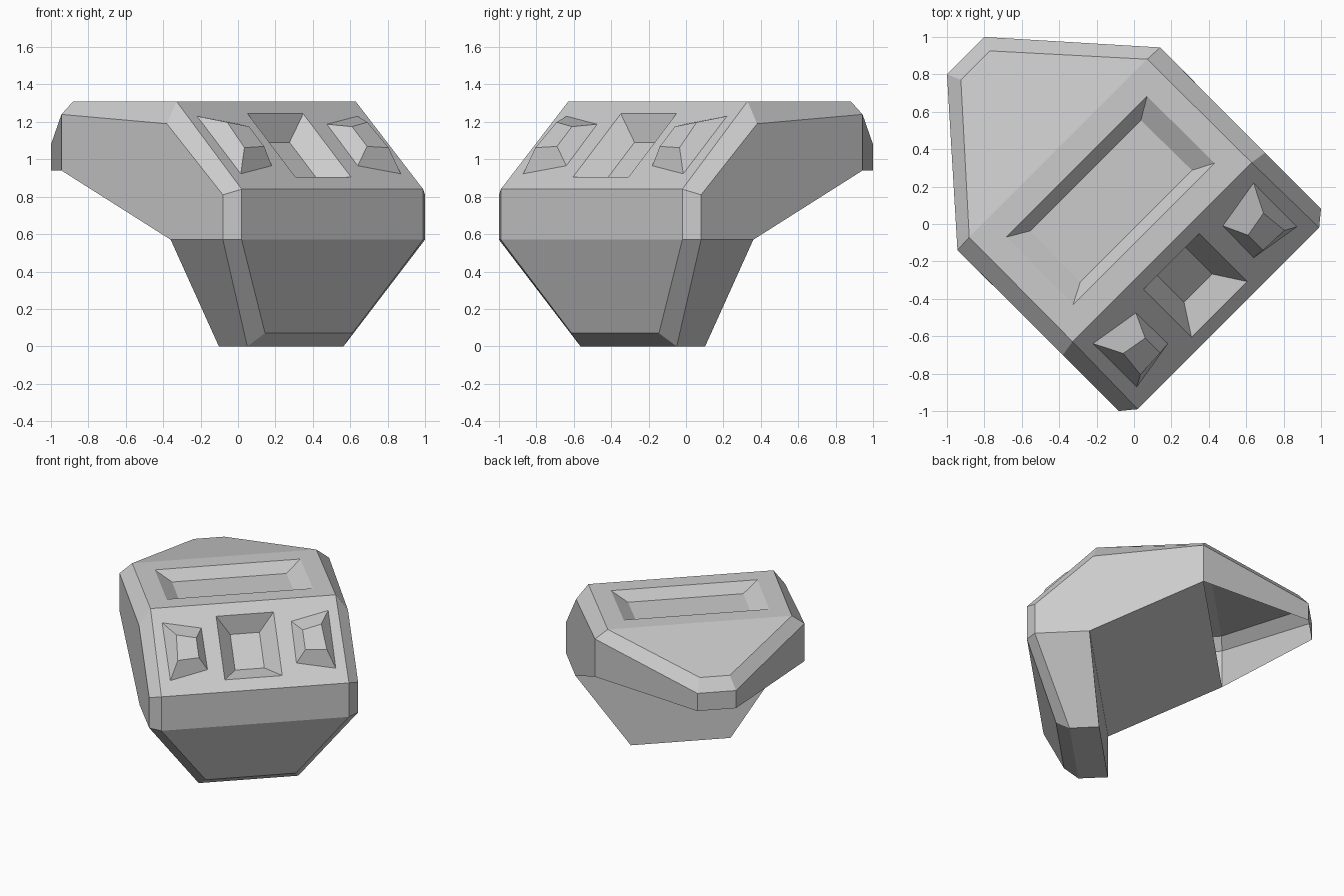
import bpy, bmesh
from math import pi
from mathutils import Matrix, Vector

if "Cube" in bpy.data.objects:
    bpy.data.objects.remove(bpy.data.objects["Cube"], do_unlink=True)

grey = bpy.data.materials.new("plain grey")
grey.use_nodes = True
colour = (0.6, 0.6, 0.6, 1)
grey.diffuse_color = colour
grey.node_tree.nodes["Principled BSDF"].inputs["Base Color"].default_value = colour

# Working frame: u runs to the nose, v sideways; the whole part is turned 45 degrees
TURN = Matrix.Rotation(-pi / 4, 4, "Z")
NORMAL = Vector((0.683, 0, 0.73))


def on_slope(u, v, height=0):
    """Point on the sloping nose panel, raised along its normal."""
    return Vector((u, v, 1.31 - 0.936 * (u - 0.212))) + NORMAL * height


def mirrored(p):
    return Vector((p[0], -p[1], p[2]))


def loop(first, second):
    """Four-sided symmetric loop from two points on the +v side."""
    return [Vector(first), Vector(second), mirrored(second), mirrored(first)]


def face(bm, pts):
    bm.faces.new([bm.verts.new(p) for p in pts])


def ring(bm, a, b):
    for i in range(4):
        j = (i + 1) % 4
        face(bm, [a[i], a[j], b[j], b[i]])


def finish(bm, name):
    bmesh.ops.remove_doubles(bm, verts=bm.verts, dist=0.0005)
    bmesh.ops.recalc_face_normals(bm, faces=bm.faces)
    bm.transform(TURN)
    mesh = bpy.data.meshes.new(name)
    bm.to_mesh(mesh)
    bm.free()
    mesh.materials.append(grey)
    ob = bpy.data.objects.new(name, mesh)
    bpy.context.collection.objects.link(ob)
    return ob


# Corner points on the +v side
P = {
    "top_back": (-0.573, 0.673, 1.31), "top_front": (0.212, 0.677, 1.31),
    "tail_top": (-1.199, 0.11, 1.17), "tail_rim": (-1.273, 0.141, 1.08),
    "tail_low": (-1.273, 0.141, 0.94),
    "rim_back": (-0.569, 0.766, 1.24), "low_back": (-0.569, 0.766, 0.94),
    "rim_front": (0.226, 0.764, 1.19), "rim_nose": (0.65, 0.764, 0.81),
    "nose_top": (0.714, 0.686, 0.84), "nose_low": (0.714, 0.686, 0.57),
    "side_low": (0.65, 0.764, 0.57), "heel": (0.255, 0.764, 0.57),
    "toe": (0.535, 0.33, 0.07), "foot_front": (0.434, 0.364, 0),
    "foot_back": (0.22, 0.365, 0),
}

# Faces repeated on both sides
SIDES = [
    "top_back tail_top tail_rim rim_back",
    "rim_back tail_rim tail_low low_back",
    "top_front top_back rim_back rim_front",
    "top_front rim_front rim_nose nose_top",
    "nose_top rim_nose side_low nose_low",
    "rim_front rim_back low_back heel side_low rim_nose",
    "nose_low side_low foot_front toe",
    "side_low heel foot_back foot_front",
]
# Faces that span both sides, named by their +v edge
SPANS = [
    "top_back tail_top", "tail_top tail_rim", "tail_rim tail_low",
    "nose_top nose_low", "nose_low toe", "toe foot_front",
    "foot_front foot_back", "foot_back heel", "heel low_back",
]

bm = bmesh.new()
for names in SIDES:
    pts = [Vector(P[n]) for n in names.split()]
    face(bm, pts)
    face(bm, [mirrored(p) for p in reversed(pts)])
for names in SPANS:
    a, b = names.split()
    face(bm, loop(P[a], P[b]))

# Top panel with a shallow tray
tray = [
    loop(P["top_back"], P["top_front"]),
    loop((-0.433, 0.532, 1.31), (0.074, 0.535, 1.31)),
    loop((-0.366, 0.418, 1.235), (0.016, 0.422, 1.235)),
]
# Nose panel with a deep pocket
pocket = [
    loop(P["top_front"], P["nose_top"]),
    loop(on_slope(0.283, 0.21), on_slope(0.645, 0.21)),
    loop(on_slope(0.359, 0.107, -0.112), on_slope(0.562, 0.107, -0.112)),
]
for a, b, c in (tray, pocket):
    ring(bm, a, b)
    ring(bm, b, c)
    face(bm, c)
finish(bm, "body")

# Raised tapered studs either side of the pocket
BASE = [(0.297, 0.607), (0.343, 0.329), (0.58, 0.325), (0.626, 0.605)]
CAP = [(0.394, 0.53), (0.419, 0.389), (0.532, 0.389), (0.539, 0.545)]
for name, side in (("left_stud", 1), ("right_stud", -1)):
    bm = bmesh.new()
    base = [on_slope(u, v * side) for u, v in BASE]
    cap = [on_slope(u, v * side, 0.08) for u, v in CAP]
    ring(bm, base, cap)
    face(bm, cap)
    finish(bm, name)
